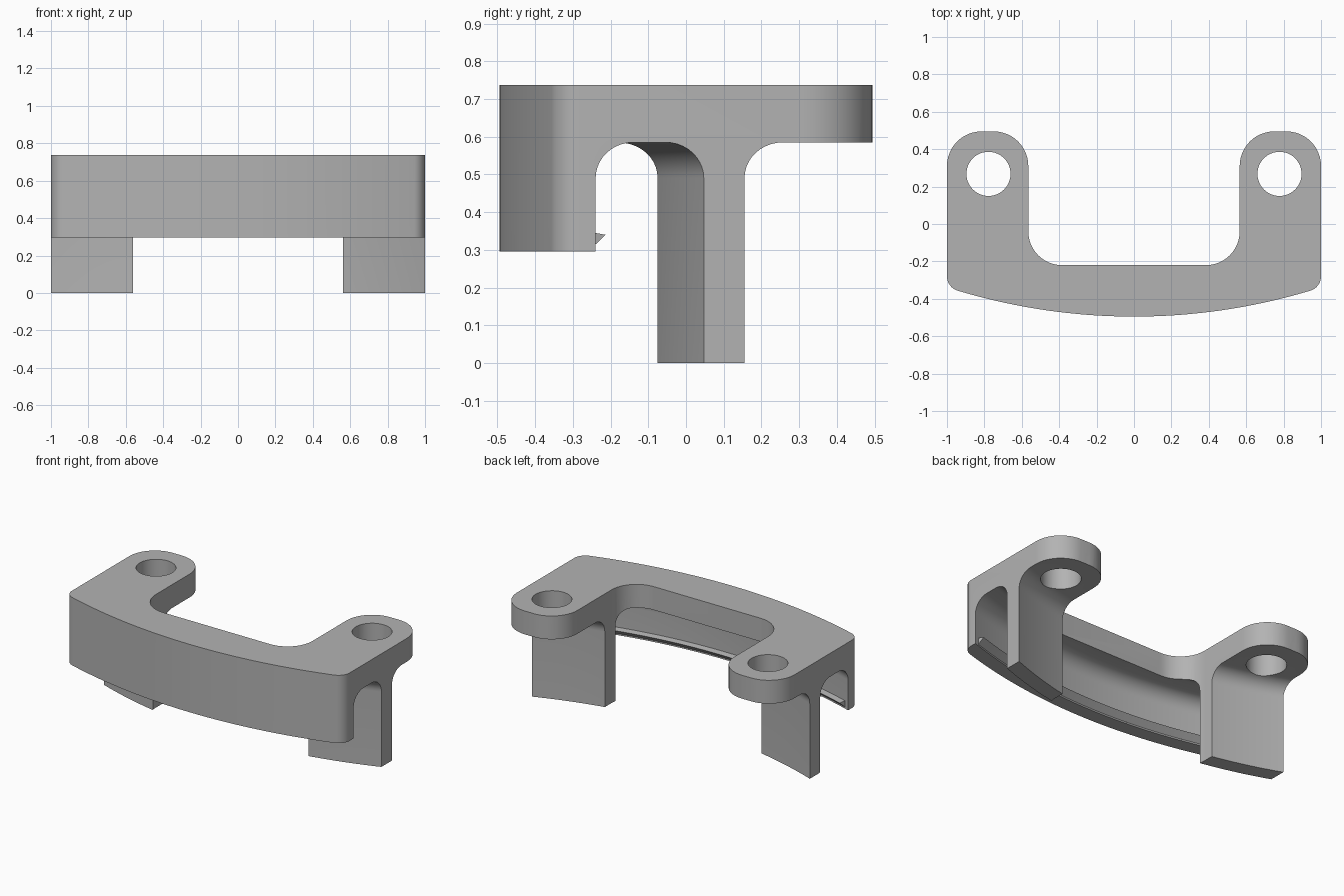
import bpy, bmesh
from math import sin, cos, atan2, radians, sqrt, asin, pi

if "Cube" in bpy.data.objects:
    bpy.data.objects.remove(bpy.data.objects["Cube"])

TOP, PLATE, WALL = 0.737, 0.585, 0.295   # plate top, plate underside, wall bottom
CY, R_FRONT = 2.78, 3.275                # shared centre of all the long curves
R_WALL, R_LEG_F, R_LEG_B = 3.181, 2.91, 2.809
FILLET = 0.095

grey = bpy.data.materials.new("plain grey")
grey.use_nodes = True
grey.diffuse_color = (0.45, 0.45, 0.45, 1)
grey.node_tree.nodes["Principled BSDF"].inputs["Base Color"].default_value = grey.diffuse_color


def arc(cx, cy, r, a0, a1, n=12):
    """Points on an arc, angles in radians."""
    return [(cx + r * cos(a0 + (a1 - a0) * i / n),
             cy + r * sin(a0 + (a1 - a0) * i / n)) for i in range(n + 1)]


def finish(bm, name):
    bmesh.ops.recalc_face_normals(bm, faces=bm.faces)
    mesh = bpy.data.meshes.new(name)
    bm.to_mesh(mesh)
    bm.free()
    mesh.materials.append(grey)
    obj = bpy.data.objects.new(name, mesh)
    bpy.context.collection.objects.link(obj)
    return obj


def prism(name, outline, z0, z1):
    """Extrude an outline straight up."""
    bm = bmesh.new()
    face = bm.faces.new([bm.verts.new((x, y, z0)) for x, y in outline])
    top = bmesh.ops.extrude_face_region(bm, geom=[face])["geom"]
    for v in top:
        if isinstance(v, bmesh.types.BMVert):
            v.co.z = z1
    return finish(bm, name)


def sweep(name, profile, half_angle, n):
    """Sweep a closed (radius, height) profile about the shared centre."""
    bm = bmesh.new()
    rings = []
    for i in range(n + 1):
        a = half_angle * (2 * i / n - 1)
        rings.append([bm.verts.new((r * sin(a), CY - r * cos(a), z)) for r, z in profile])
    for a, b in zip(rings, rings[1:]):
        for k in range(len(profile)):
            j = (k + 1) % len(profile)
            bm.faces.new((a[k], a[j], b[j], b[k]))
    bm.faces.new(rings[0])
    bm.faces.new(rings[-1])
    return finish(bm, name)


def boolean(obj, tool, operation):
    tool.hide_render = True
    mod = obj.modifiers.new("cut", 'BOOLEAN')
    mod.operation, mod.solver, mod.object = operation, 'EXACT', tool
    select(obj)
    bpy.ops.object.modifier_apply(modifier=mod.name)
    bpy.data.objects.remove(tool)


def select(obj):
    bpy.ops.object.select_all(action='DESELECT')
    obj.select_set(True)
    bpy.context.view_layer.objects.active = obj


# Plan outline: bowed front, rounded ears, rounded inner corners (left half, then mirrored)
rc = 0.08
yc = CY - sqrt((R_FRONT - rc) ** 2 - (1 - rc) ** 2)
meet = atan2(yc - CY, 1 - rc)
half = arc(0, CY, R_FRONT, -pi / 2 + 0.005, meet, 24)[:-1]
half += arc(1 - rc, yc, rc, meet, 0)
half += arc(0.815, 0.31, 0.185, 0, pi / 2)
half += arc(0.75, 0.31, 0.185, pi / 2, pi)
half += arc(0.385, -0.04, 0.18, 0, -pi / 2)
outline = half + [(-x, y) for x, y in reversed(half)]
bracket = prism("bracket_body", outline, 0, TOP)

# Cross-section: front wall, filleted channel, leg and rear overhang
top_z = PLATE - FILLET
profile = [(3.5, WALL), (3.5, 1), (2.1, 1), (2.1, PLATE)]
profile += arc(R_LEG_B - FILLET, top_z, FILLET, pi / 2, 0, 10)
profile += [(R_LEG_B, -0.1), (R_LEG_F, -0.1)]
profile += arc(R_LEG_F + FILLET, top_z, FILLET, pi, pi / 2, 10)
profile += arc(R_WALL - FILLET, top_z, FILLET, pi / 2, 0, 10)
profile += [(R_WALL, WALL)]
boolean(bracket, sweep("section_cutter", profile, radians(30), 72), 'INTERSECT')

# Screw holes through the ears
for side in (-1, 1):
    hole = prism("hole_cutter", arc(side * 0.778, 0.268, 0.118, 0, 2 * pi, 48)[:-1], -0.2, 1)
    boolean(bracket, hole, 'DIFFERENCE')

# Small snap ridge along the inside of the front wall
ridge = sweep("snap_ridge", [(R_WALL + 0.01, 0.348), (3.143, 0.34),
                             (R_WALL, 0.305), (R_WALL + 0.01, 0.305)],
              asin(0.97 / R_WALL), 48)

for obj in (bracket, ridge):
    select(obj)
    bpy.ops.object.shade_smooth_by_angle(angle=radians(25))
